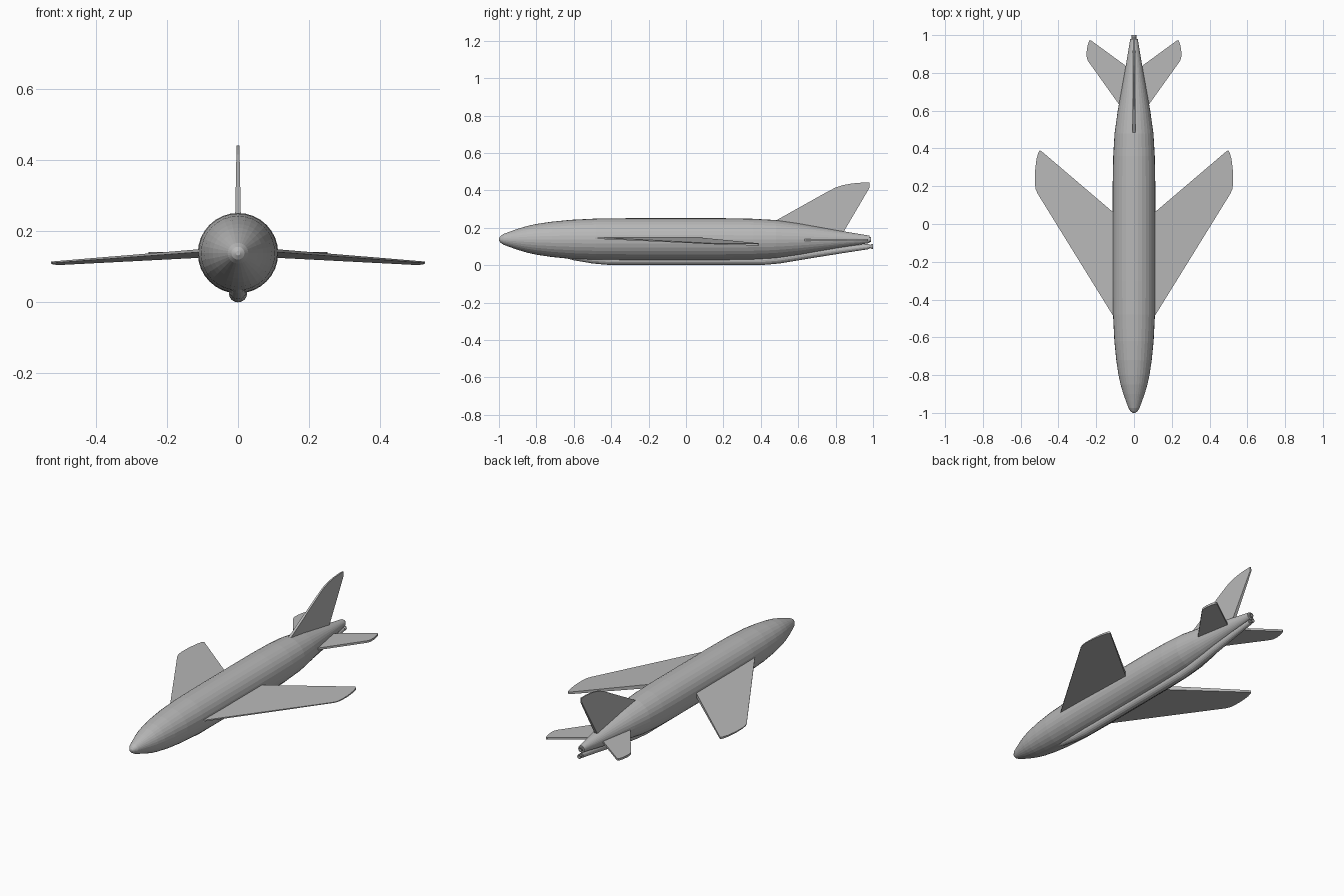
import bpy, bmesh, math

if "Cube" in bpy.data.objects:
    bpy.data.objects.remove(bpy.data.objects["Cube"])

grey = bpy.data.materials.new("plain_grey")
grey.diffuse_color = (0.48, 0.48, 0.48, 1)
grey.use_nodes = True
grey.node_tree.nodes["Principled BSDF"].inputs["Base Color"].default_value = grey.diffuse_color


def finish(name, bm):
    bmesh.ops.recalc_face_normals(bm, faces=bm.faces)
    me = bpy.data.meshes.new(name)
    bm.to_mesh(me)
    bm.free()
    me.materials.append(grey)
    ob = bpy.data.objects.new(name, me)
    bpy.context.collection.objects.link(ob)
    return ob


def loft(name, stations, sides):
    """Round body along y from (y, radius, centre z) stations."""
    bm = bmesh.new()
    rings = []
    for y, r, zc in stations:
        rings.append([bm.verts.new((r * math.cos(2 * math.pi * i / sides), y,
                                    zc + r * math.sin(2 * math.pi * i / sides)))
                      for i in range(sides)])
    for a, b in zip(rings, rings[1:]):
        for i in range(sides):
            j = (i + 1) % sides
            bm.faces.new((a[i], a[j], b[j], b[i]))
    bm.faces.new(rings[0])
    bm.faces.new(rings[-1])
    return finish(name, bm)


def panel(name, outline, upper, lower, mirror=False):
    """Closed plate between two placings of one flat outline."""
    bm = bmesh.new()
    a = [bm.verts.new(upper(*p)) for p in outline]
    b = [bm.verts.new(lower(*p)) for p in outline]
    bm.faces.new(a)
    bm.faces.new(b)
    for i in range(len(a)):
        j = (i + 1) % len(a)
        bm.faces.new((a[i], a[j], b[j], b[i]))
    ob = finish(name, bm)
    if mirror:
        ob.modifiers.new("mirror", 'MIRROR').use_axis[0] = True
    return ob


# Fuselage
ZC = 0.138
body = [(-1, .006, ), (-.992, .018), (-.975, .029), (-.94, .042), (-.9, .056),
        (-.85, .071), (-.8, .082), (-.72, .094), (-.62, .104), (-.48, .111),
        (-.3, .113), (.2, .113), (.36, .110), (.48, .103), (.6, .086),
        (.7, .068), (.8, .050), (.9, .033), (.98, .020)]
loft("fuselage", [(y, r, ZC) for y, r in body], 32)

# Belly pipe running back to the tail
loft("belly_pipe", [(-.68, .008, .056), (-.6, .017, .043), (-.5, .023, .032),
                    (-.4, .026, .026), (.4, .026, .026), (.5, .025, .034),
                    (.7, .022, .064), (.85, .018, .084), (.98, .014, .100)], 16)

# Small flared nozzles
for name, z, end in (("upper_nozzle", ZC, .99), ("lower_nozzle", .1, 1.0)):
    loft(name, [(.96, .008, z), (end - .015, .008, z), (end - .008, .013, z),
                (end, .013, z), (end, .008, z), (end - .012, .006, z)], 12)

# Swept, drooping wings
panel("wings",
      [(.05, -.585), (.11, -.487), (.51, .16), (.521, .185), (.525, .22),
       (.524, .28), (.516, .345), (.506, .38), (.498, .39), (.488, .384),
       (.11, .062), (.05, .011)],
      lambda x, y: (x, y, .149 - .083 * (x - .11)),
      lambda x, y: (x, y, .125 - .027 * (x - .11) - .029 * (y - .06)), True)

# Tailplanes
panel("tailplanes",
      [(.02, .55), (.07, .62), (.243, .862), (.25, .88), (.251, .91),
       (.246, .945), (.237, .972), (.228, .972), (.04, .835), (.005, .81)],
      lambda x, y: (x, y, .141), lambda x, y: (x, y, .129), True)


# Tail fin
def fin_half(z):
    return .008 - .004 * (z - .24) / .2


panel("tail_fin",
      [(.48, .238), (.755, .392), (.80, .415), (.84, .428), (.89, .437),
       (.94, .441), (.982, .441), (.982, .415), (.845, .182), (.82, .14), (.5, .2)],
      lambda y, z: (fin_half(z), y, z), lambda y, z: (-fin_half(z), y, z))
